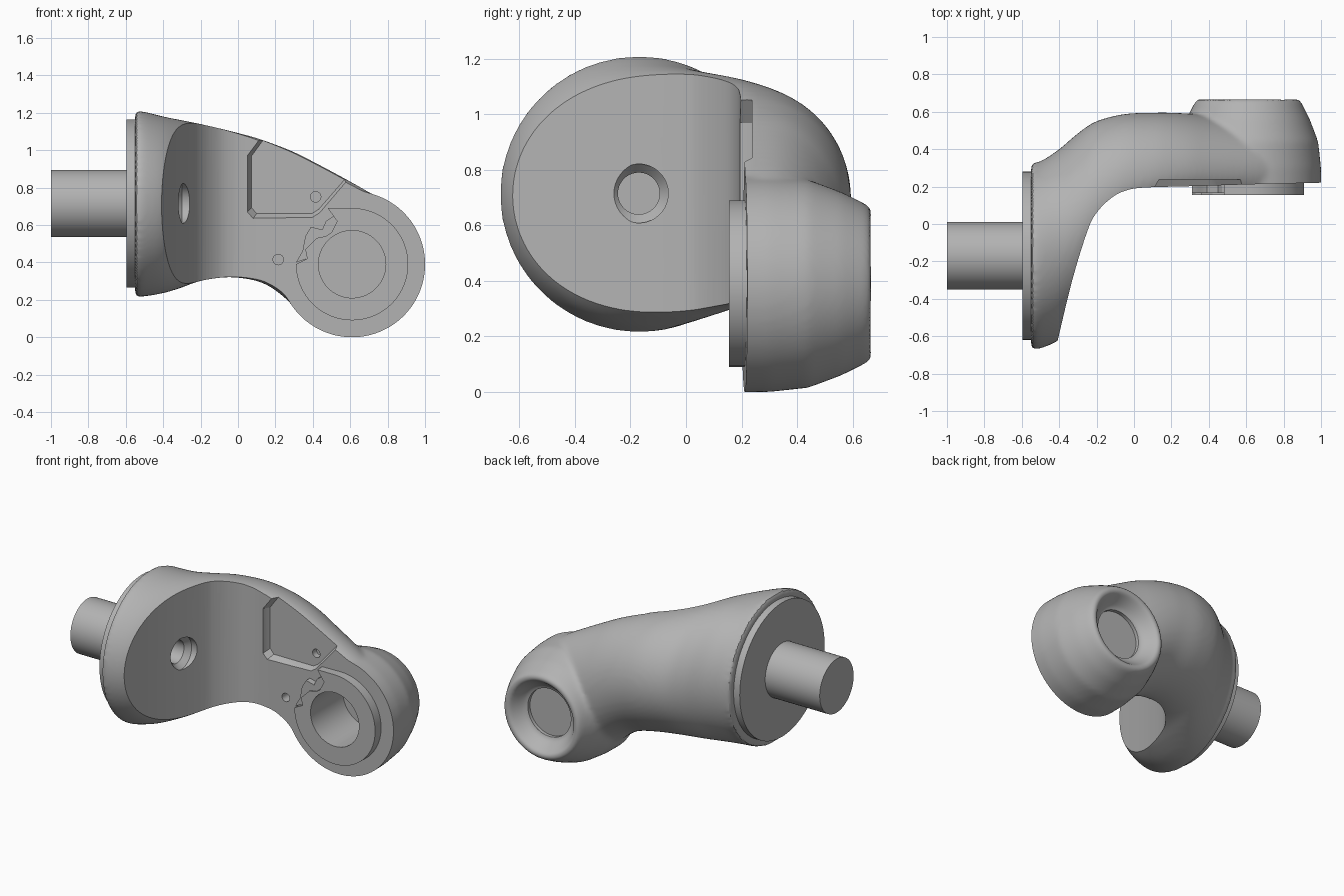
import bpy, bmesh, math
from mathutils import Vector

cube = bpy.data.objects.get("Cube")
if cube:
    bpy.data.objects.remove(cube, do_unlink=True)

grey = bpy.data.materials.new("machined_grey")
grey.use_nodes = True
tone = (0.45, 0.45, 0.45, 1)
grey.diffuse_color = tone
grey.node_tree.nodes["Principled BSDF"].inputs["Base Color"].default_value = tone

FLANGE = Vector((0, -0.17, 0.715))   # axis of the shaft end, along x
HUB = Vector((0.61, 0, 0.39))        # axis of the hub end, along y


def loft(name, rings):
    """Skin a list of equal point rings and cap both ends."""
    bm = bmesh.new()
    loops = [[bm.verts.new(p) for p in ring] for ring in rings]
    count = len(loops[0])
    for a, b in zip(loops, loops[1:]):
        for i in range(count):
            j = (i + 1) % count
            bm.faces.new((a[i], a[j], b[j], b[i]))
    bm.faces.new(loops[0])
    bm.faces.new(loops[-1])
    bmesh.ops.recalc_face_normals(bm, faces=bm.faces)
    mesh = bpy.data.meshes.new(name)
    bm.to_mesh(mesh)
    bm.free()
    obj = bpy.data.objects.new(name, mesh)
    bpy.context.collection.objects.link(obj)
    return obj


def lathe(name, axis, centre, profile, sides=72):
    """Turn (position along axis, radius) pairs about the x or y axis."""
    rings = []
    for along, radius in profile:
        ring = []
        for i in range(sides):
            a = math.tau * i / sides
            u, w = radius * math.cos(a), radius * math.sin(a)
            offset = (along, u, w) if axis == "x" else (u, along, w)
            ring.append(centre + Vector(offset))
        rings.append(ring)
    return loft(name, rings)


def plate(name, outline, front, back):
    """Extrude an x-z outline between two depths."""
    return loft(name, [[(x, y, z) for x, z in outline] for y in (front, back)])


def spline(points, steps):
    """Catmull-Rom curve through rows of any width."""
    out = []
    last = len(points) - 1
    for i in range(last):
        a, b, c, d = (Vector(points[min(max(k, 0), last)]) for k in range(i - 1, i + 3))
        for s in range(steps):
            t = s / steps
            out.append(0.5 * (2 * b + (c - a) * t + (2 * a - 5 * b + 4 * c - d) * t ** 2
                              + (3 * b - a - 3 * c + d) * t ** 3))
    return out + [Vector(points[last])]


def modify(obj, kind, **settings):
    mod = obj.modifiers.new(kind.lower(), kind)
    for key, value in settings.items():
        setattr(mod, key, value)
    bpy.context.view_layer.objects.active = obj
    bpy.ops.object.modifier_apply(modifier=mod.name)


def combine(obj, tool, operation="DIFFERENCE"):
    modify(obj, "BOOLEAN", operation=operation, solver="EXACT", object=tool)
    bpy.data.objects.remove(tool, do_unlink=True)


# Arm: rounded sections along x as (x, bottom, top, widest y, back y)
stations = [
    (-0.55, 0.215, 1.21, -0.17, 0.33),
    (-0.5, 0.218, 1.205, -0.165, 0.335),
    (-0.4, 0.235, 1.18, -0.12, 0.4),
    (-0.3, 0.265, 1.16, -0.03, 0.485),
    (-0.2, 0.3, 1.14, 0.08, 0.55),
    (-0.05, 0.32, 1.105, 0.2, 0.588),
    (0.1, 0.3, 1.065, 0.25, 0.595),
    (0.2, 0.25, 1.03, 0.27, 0.595),
    (0.3, 0.165, 0.99, 0.28, 0.59),
    (0.4, 0.08, 0.94, 0.28, 0.58),
    (0.55, 0.02, 0.86, 0.28, 0.56),
    (0.7, 0.02, 0.775, 0.28, 0.53),
    (0.8, 0.06, 0.7, 0.28, 0.5),
    (0.9, 0.135, 0.605, 0.28, 0.46),
    (0.96, 0.22, 0.53, 0.28, 0.42),
    (0.99, 0.31, 0.45, 0.28, 0.38),
]
sections = []
for x, low, high, middle, back in spline(stations, 4):
    reach = 0.5 - 0.25 * min(max((x + 0.3) / 0.3, 0), 1)
    ring = []
    for i in range(64):
        a = math.tau * i / 64
        depth = back - middle if math.cos(a) > 0 else reach
        ring.append((x, middle + depth * math.cos(a),
                     (low + high) / 2 + (high - low) / 2 * math.sin(a)))
    sections.append(ring)
arm = loft("curved_arm", sections)

# Hub with a dished back, blended softly into the arm
hub = lathe("hub", "y", HUB, [(0.1, 0.392), (0.3, 0.39), (0.44, 0.375), (0.56, 0.33),
                              (0.65, 0.285), (0.672, 0.265), (0.668, 0.245),
                              (0.6, 0.195), (0.575, 0.17)])
combine(arm, hub, "UNION")
modify(arm, "REMESH", mode="VOXEL", voxel_size=0.015)
modify(arm, "SMOOTH", factor=0.5, iterations=8)

# Flat inner face that sweeps from the flange round to the hub
inner = spline([(-0.475, -0.9), (-0.41, -0.63), (-0.33, -0.3), (-0.25, -0.04), (-0.2, 0.06),
                (-0.12, 0.14), (-0.04, 0.18), (0.06, 0.195), (0.3, 0.202),
                (0.7, 0.214), (1.2, 0.225)], 5)
outline = [tuple(p) for p in inner] + [(1.2, -0.9)]
combine(arm, loft("inner_cut", [[(x, y, z) for x, y in outline] for z in (-0.2, 1.5)]))

# Open pocket with sloping walls
pocket = [(0.05, 0.67), (0.08, 0.635), (0.4, 0.635), (0.44, 0.66), (0.64, 0.89),
          (0.64, 1.3), (0.13, 1.3), (0.13, 1.08), (0.05, 0.97)]
floor = [(0.33 + (x - 0.33) * 0.92, 0.95 + (z - 0.95) * 0.92) for x, z in pocket]
combine(arm, loft("pocket_cut", [[(x, y, z) for x, z in shape]
                                 for shape, y in ((pocket, 0.1), (pocket, 0.195), (floor, 0.238))]))

# Bore, rear recess, countersunk flange hole and two pin holes
BORE = [(0.05, 0.18), (0.5, 0.18)]
combine(arm, lathe("bore_cut", "y", HUB, BORE))
combine(arm, lathe("rear_cut", "y", HUB, [(0.555, 0.16), (0.8, 0.16)]))
combine(arm, lathe("flange_cut", "x", FLANGE, [(-0.15, 0.106), (-0.3, 0.106),
                                               (-0.335, 0.075), (-0.5, 0.075)]))
for x, z in ((0.415, 0.75), (0.215, 0.415)):
    combine(arm, lathe("pin_cut", "y", Vector((x, 0, z)), [(0.1, 0.028), (0.28, 0.028)], 24))

# Raised collar round the bore, notched on its upper left
notch = [(0.37, 0.42), (0.36, 0.47), (0.42, 0.53), (0.47, 0.54), (0.5, 0.56), (0.53, 0.62)]
arc = [(HUB.x + 0.3 * math.cos(a), HUB.z + 0.3 * math.sin(a))
       for a in (math.radians(90 - 270 * i / 54) for i in range(55))]
collar = plate("hub_collar", [(0.48, 0.69)] + arc + notch, 0.155, 0.24)
combine(collar, lathe("collar_cut", "y", HUB, BORE))

# Jagged latch filling the notch
edge = [(0.52, 0.655), (0.47, 0.62), (0.45, 0.575), (0.39, 0.59), (0.36, 0.54),
        (0.345, 0.46), (0.31, 0.4)]
latch = plate("latch", notch + edge, 0.165, 0.24)

# Shaft end
base = lathe("flange_disc", "x", FLANGE, [(-0.595, 0.45), (-0.53, 0.45)])
shaft = lathe("shaft", "x", FLANGE, [(-1, 0.18), (-0.58, 0.18)])

for obj in (arm, collar, latch, base, shaft):
    obj.data.materials.clear()
    obj.data.materials.append(grey)
    for face in obj.data.polygons:
        face.material_index = 0
    bpy.ops.object.select_all(action="DESELECT")
    obj.select_set(True)
    bpy.context.view_layer.objects.active = obj
    bpy.ops.object.shade_smooth_by_angle(angle=math.radians(30))
